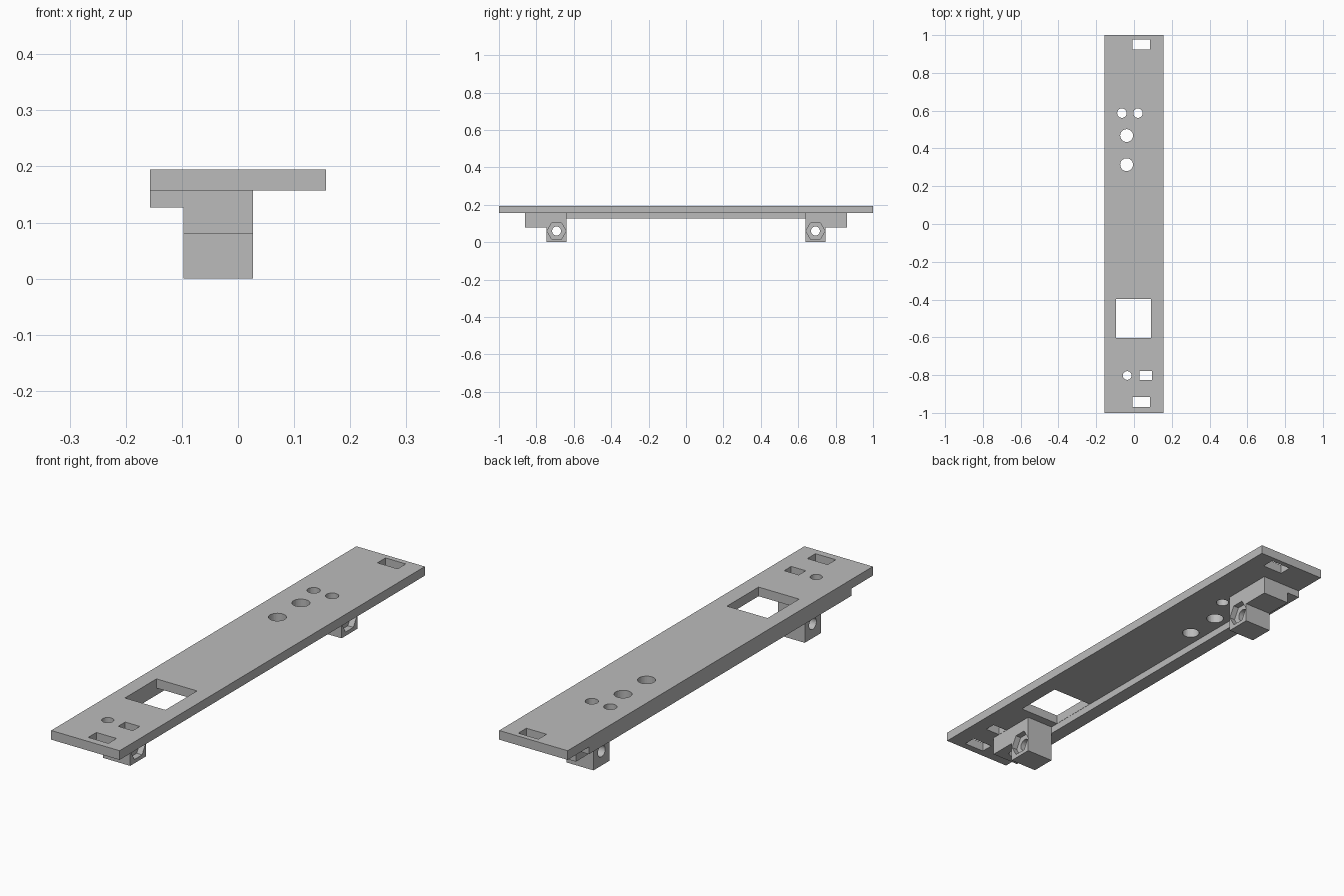
import bpy, bmesh, math
from mathutils import Matrix

cube = bpy.data.objects.get("Cube")
if cube:
    bpy.data.objects.remove(cube, do_unlink=True)

grey = bpy.data.materials.new("plain_grey")
grey.use_nodes = True
COLOUR = (0.5, 0.5, 0.5, 1)
grey.diffuse_color = COLOUR
grey.node_tree.nodes["Principled BSDF"].inputs["Base Color"].default_value = COLOUR


def add_object(name, bm):
    bmesh.ops.recalc_face_normals(bm, faces=bm.faces)
    mesh = bpy.data.meshes.new(name)
    bm.to_mesh(mesh)
    bm.free()
    mesh.materials.append(grey)
    obj = bpy.data.objects.new(name, mesh)
    bpy.context.collection.objects.link(obj)
    return obj


def box(name, x, y, z):
    bm = bmesh.new()
    bmesh.ops.create_cube(bm, size=1)
    for v in bm.verts:
        v.co = [a + (b - a) * (c + 0.5) for (a, b), c in zip((x, y, z), v.co)]
    return add_object(name, bm)


def extrude_x(name, profile, x0, x1):
    bm = bmesh.new()
    face = bm.faces.new([bm.verts.new((x0, y, z)) for y, z in profile])
    new = bmesh.ops.extrude_face_region(bm, geom=[face])["geom"]
    verts = [g for g in new if isinstance(g, bmesh.types.BMVert)]
    bmesh.ops.translate(bm, verts=verts, vec=(x1 - x0, 0, 0))
    return add_object(name, bm)


def prism(name, centre, radius, depth, sides, axis="Z"):
    bm = bmesh.new()
    turn = Matrix.Rotation(math.pi / 2, 4, "Y") if axis == "X" else Matrix()
    bmesh.ops.create_cone(bm, cap_ends=True, segments=sides, radius1=radius,
                          radius2=radius, depth=depth,
                          matrix=Matrix.Translation(centre) @ turn)
    return add_object(name, bm)


def cut(target, cutters):
    # Cut each shape out of the part, then discard the cutter
    bpy.context.view_layer.objects.active = target
    for cutter in cutters:
        cutter.hide_render = True
        mod = target.modifiers.new("cut", "BOOLEAN")
        mod.operation, mod.solver, mod.object = "DIFFERENCE", "EXACT", cutter
        bpy.ops.object.modifier_apply(modifier=mod.name)
        bpy.data.objects.remove(cutter, do_unlink=True)


HALF_W = 0.157
INNER, OUTER = -0.097, 0.027      # bracket sides
BASE, TOP = 0.157, 0.195          # plate underside and top
THROUGH = (0.1, 0.25)

# Long plate with rectangular openings and round holes
plate = box("plate", (-HALF_W, HALF_W), (-1, 1), (BASE, TOP))
openings = [((-0.096, 0.09), (-0.604, -0.397)),
            ((-0.008, 0.085), (0.925, 0.978)),
            ((-0.008, 0.085), (-0.97, -0.917)),
            ((0.028, 0.095), (-0.825, -0.779))]
holes = [(-0.064, 0.587, 0.025), (0.021, 0.587, 0.025),
         (-0.039, 0.468, 0.034), (-0.039, 0.314, 0.034),
         (-0.036, -0.802, 0.023)]
cut(plate, [box("opening", x, y, THROUGH) for x, y in openings]
    + [prism("hole", (x, y, BASE), r, 0.5, 32) for x, y, r in holes])

# Raised rail under the right edge
box("edge_rail", (-HALF_W, INNER), (-0.86, 0.86), (0.127, BASE))

# Stepped brackets with a cross bore and hexagonal nut pocket
for name, side in (("front_bracket", -1), ("back_bracket", 1)):
    outline = [(0.64, 0), (0.745, 0), (0.745, 0.08),
               (0.86, 0.08), (0.86, BASE), (0.64, BASE)]
    bracket = extrude_x(name, [(side * y, z) for y, z in outline], INNER, OUTER)
    y, z = side * 0.692, 0.06
    cutters = [prism("bore", (0, y, z), 0.024, 0.6, 32, "X"),
               prism("nut_pocket", (OUTER, y, z), 0.051, 0.05, 6, "X")]
    if side < 0:
        hx, hy, hr = holes[-1]
        cutters.append(prism("screw_hole", (hx, hy, BASE), hr, 0.5, 32))
    cut(bracket, cutters)
